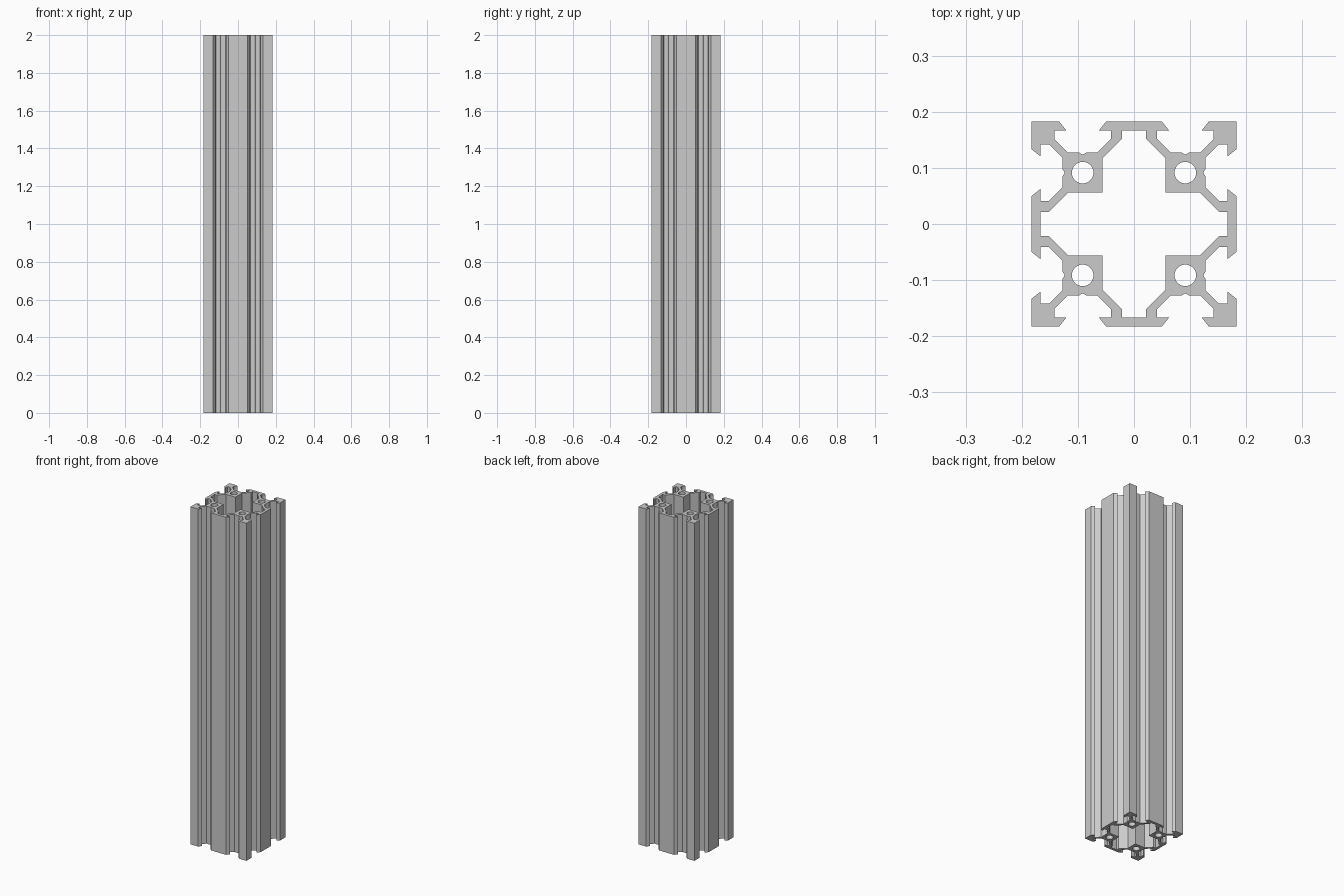
import bpy
import bmesh
import math

if "Cube" in bpy.data.objects:
    bpy.data.objects.remove(bpy.data.objects["Cube"], do_unlink=True)

UNIT = 0.183 / 20      # profile is laid out on a 40 x 40 section
LENGTH = 2.0

# One flat aluminium colour
metal = bpy.data.materials.new("aluminium_grey")
metal.use_nodes = True
colour = (0.6, 0.6, 0.6, 1)
metal.diffuse_color = colour
metal.node_tree.nodes["Principled BSDF"].inputs["Base Color"].default_value = colour


def four_turns(points):
    """Repeat a run of points around the section in quarter turns."""
    loop = []
    for _ in range(4):
        loop += points
        points = [(-y, x) for x, y in points]
    return loop


# Outer outline: each side has a corner and two undercut slots
half_slot = [(4.6, 10), (3.15, 8.2), (5.5, 8.2), (5.5, 6.56), (2.84, 3.9), (0.7, 3.9)]
slot = half_slot + [(0, 3.5)] + [(-x, y) for x, y in reversed(half_slot)]
side = [(20, 20)] + [(x + cx, y + 10) for cx in (10, -10) for x, y in slot]
outline = four_turns(side)

# Central cavity: one quadrant, symmetric about its diagonal
half_cavity = [(2.3, 18.2), (2.3, 16.64), (6.1, 12.84)]
quadrant = [(y, x) for x, y in half_cavity] + [(6.1, 6.1)] + half_cavity[::-1]
cavity = four_turns(quadrant)

# Round bores through the four blocks
STEPS = 32
bores = [[(cx + 2.1 * math.cos(math.tau * i / STEPS), cy + 2.1 * math.sin(math.tau * i / STEPS))
          for i in range(STEPS)] for cx in (-10, 10) for cy in (-10, 10)]

# Filled section extruded to full length
section = bpy.data.curves.new("section", "CURVE")
section.dimensions = "2D"
section.fill_mode = "BOTH"
section.extrude = LENGTH / 2
for loop in [outline, cavity] + bores:
    spline = section.splines.new("POLY")
    spline.points.add(len(loop) - 1)
    for point, (x, y) in zip(spline.points, loop):
        point.co = (x * UNIT, y * UNIT, 0, 1)
    spline.use_cyclic_u = True
helper = bpy.data.objects.new("section_helper", section)
bpy.context.collection.objects.link(helper)
bpy.context.view_layer.update()
mesh = bpy.data.meshes.new_from_object(
    helper.evaluated_get(bpy.context.evaluated_depsgraph_get()))
bpy.data.objects.remove(helper, do_unlink=True)

# Weld the caps to the walls and stand the bar on the ground
bm = bmesh.new()
bm.from_mesh(mesh)
bmesh.ops.remove_doubles(bm, verts=bm.verts, dist=0.00005)
bmesh.ops.recalc_face_normals(bm, faces=bm.faces)
bmesh.ops.translate(bm, verts=bm.verts, vec=(0, 0, LENGTH / 2))
bm.to_mesh(mesh)
bm.free()

mesh.materials.clear()
mesh.materials.append(metal)
bar = bpy.data.objects.new("slotted_bar", mesh)
bpy.context.collection.objects.link(bar)
bpy.ops.object.select_all(action="DESELECT")
bar.select_set(True)
bpy.context.view_layer.objects.active = bar
bpy.ops.object.shade_smooth_by_angle(angle=math.radians(25))
